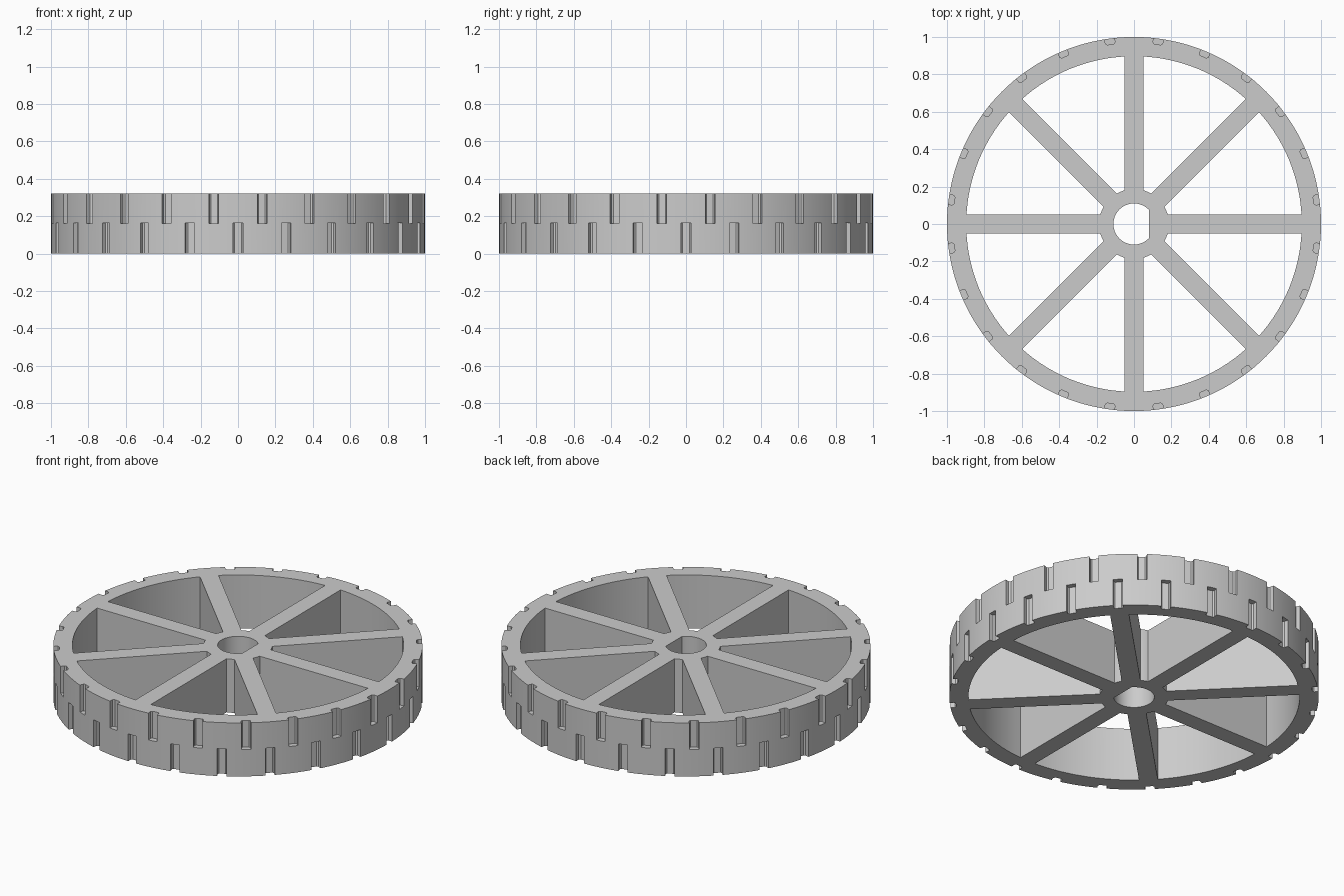
import bpy, bmesh
from math import pi, tau, cos, sin, asin, acos, radians
from mathutils import Matrix

default = bpy.data.objects.get("Cube")
if default:
    bpy.data.objects.remove(default, do_unlink=True)

HEIGHT = 0.32
RIM_INNER = 0.897
HUB = 0.187
SPOKE_HALF = 0.051
BORE = 0.11
BORE_FLAT = 0.08
OVER = 0.05          # cutter overshoot

grey = bpy.data.materials.new("plain grey")
grey.use_nodes = True
colour = (0.6, 0.6, 0.6, 1)
grey.diffuse_color = colour
grey.node_tree.nodes["Principled BSDF"].inputs["Base Color"].default_value = colour


def arc(radius, start, end, steps):
    return [(radius * cos(start + (end - start) * i / steps),
             radius * sin(start + (end - start) * i / steps)) for i in range(steps + 1)]


def prism(bm, outline, z0, z1, turn=0):
    """Extrude a counter-clockwise outline upwards, turned about the axle."""
    spin = Matrix.Rotation(turn, 3, 'Z')
    low = [bm.verts.new(spin @ Matrix.Translation((x, y, z0)).translation) for x, y in outline]
    high = [bm.verts.new(v.co + Matrix.Translation((0, 0, z1 - z0)).translation) for v in low]
    bm.faces.new(low[::-1])
    bm.faces.new(high)
    for i in range(len(low)):
        j = (i + 1) % len(low)
        bm.faces.new((low[i], low[j], high[j], high[i]))


def make_object(name, bm):
    mesh = bpy.data.meshes.new(name)
    bm.to_mesh(mesh)
    bm.free()
    mesh.materials.append(grey)
    obj = bpy.data.objects.new(name, mesh)
    bpy.context.collection.objects.link(obj)
    return obj


# Solid disc
bm = bmesh.new()
prism(bm, arc(1, 0, tau, 144)[:-1], 0, HEIGHT)
wheel = make_object("spoked_wheel", bm)

# Openings between the eight spokes
cut = bmesh.new()
outer, inner = asin(SPOKE_HALF / RIM_INNER), asin(SPOKE_HALF / HUB)
sector = arc(RIM_INNER, outer, pi / 4 - outer, 16) + arc(HUB, pi / 4 - inner, inner, 4)
for k in range(8):
    prism(cut, sector, -OVER, HEIGHT + OVER, k * pi / 4)

# D-shaped axle bore
flat = acos(BORE_FLAT / BORE)
prism(cut, arc(BORE, flat, tau - flat, 40), -OVER, HEIGHT + OVER)

# Two staggered rows of tread slots
slot = [(0.968, -0.018), (1.04, -0.026), (1.04, 0.026), (0.968, 0.018)]
slot[1:1] = [(0.976, -0.026)]
slot[4:4] = [(0.976, 0.026)]
for k in range(24):
    prism(cut, slot, -OVER, 0.163, radians(15 * k))
    prism(cut, slot, 0.16, HEIGHT + OVER, radians(15 * k + 7.5))
cutter = make_object("cutter", cut)
cutter.hide_render = True

# Carve the disc, then drop the cutter
carve = wheel.modifiers.new("carve", 'BOOLEAN')
carve.operation = 'DIFFERENCE'
carve.solver = 'EXACT'
carve.object = cutter
bpy.ops.object.select_all(action='DESELECT')
wheel.select_set(True)
bpy.context.view_layer.objects.active = wheel
bpy.ops.object.modifier_apply(modifier=carve.name)
bpy.data.objects.remove(cutter, do_unlink=True)
bpy.ops.object.shade_smooth_by_angle(angle=radians(20))
